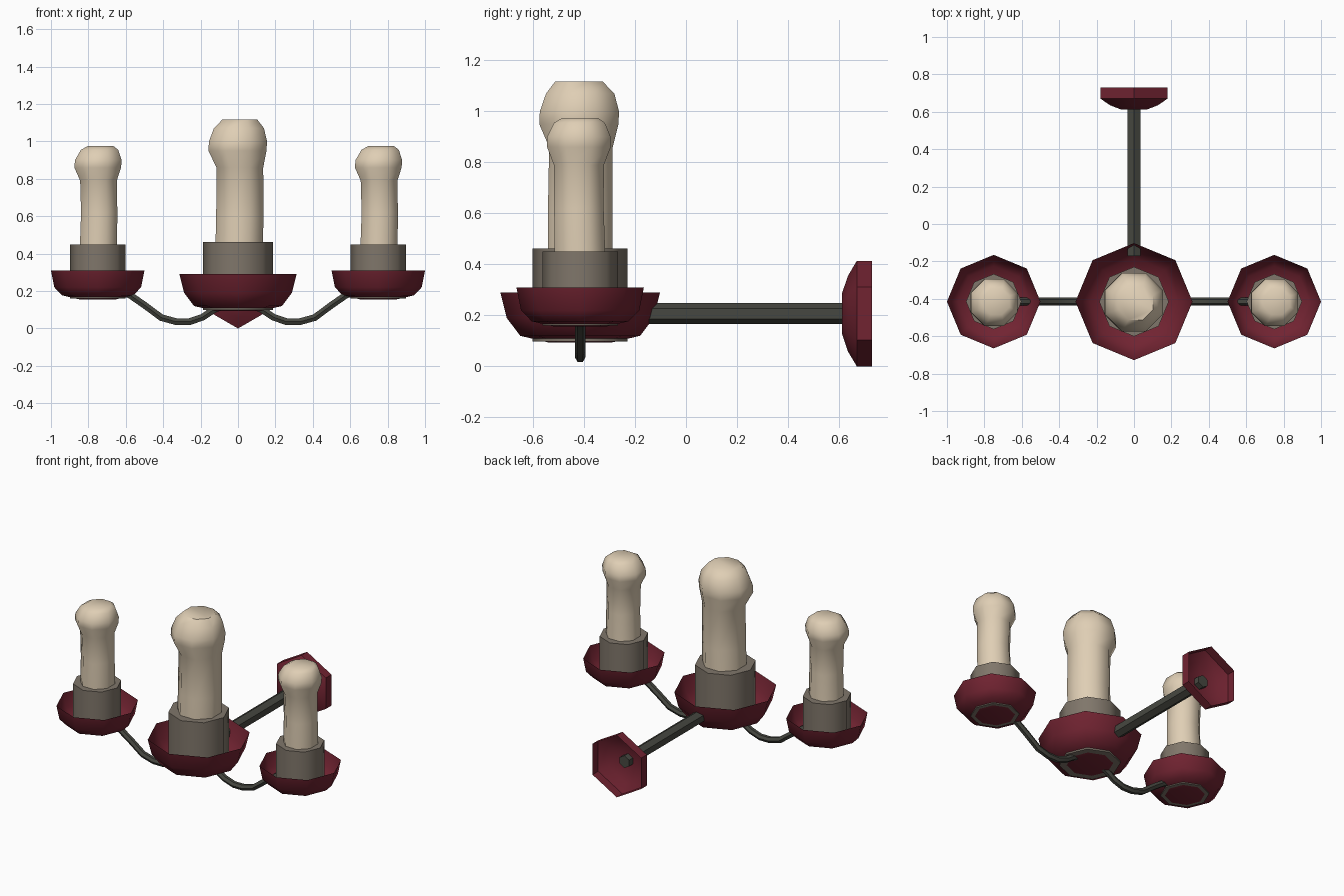
import bpy, bmesh, math
from mathutils import Vector, Matrix

if "Cube" in bpy.data.objects:
    bpy.data.objects.remove(bpy.data.objects["Cube"])

Y0 = -0.415  # depth of the candle row


def material(name, rgb):
    m = bpy.data.materials.new(name)
    m.diffuse_color = (*rgb, 1)
    m.use_nodes = True
    m.node_tree.nodes["Principled BSDF"].inputs["Base Color"].default_value = m.diffuse_color
    return m


RED = material("dark_red_dish", (0.165, 0.017, 0.031))
GREY = material("warm_grey_cup", (0.215, 0.182, 0.145))
IRON = material("dark_iron", (0.062, 0.064, 0.052))
WAX = material("cream_wax", (0.74, 0.62, 0.46))


def lathe(name, mat, rings, sides, matrix, cap_start=False, cap_end=False, turn=0.0):
    """Skin rings of (radius, height, x shift, y shift) around local z."""
    bm = bmesh.new()
    loops = []
    for ring in rings:
        r, z, dx, dy = (*ring, 0, 0)[:4]
        loops.append([bm.verts.new((dx + r * math.cos(turn + 2 * math.pi * i / sides),
                                    dy + r * math.sin(turn + 2 * math.pi * i / sides), z))
                      for i in range(sides)])
    for a, b in zip(loops, loops[1:]):
        for i in range(sides):
            j = (i + 1) % sides
            bm.faces.new((a[i], a[j], b[j], b[i]))
    if cap_start:
        bm.faces.new(loops[0][::-1])
    if cap_end:
        bm.faces.new(loops[-1])
    bm.transform(matrix)
    return finish(name, mat, bm)


def finish(name, mat, bm):
    bmesh.ops.recalc_face_normals(bm, faces=bm.faces)
    mesh = bpy.data.meshes.new(name)
    bm.to_mesh(mesh)
    bm.free()
    mesh.materials.append(mat)
    mesh.shade_smooth()
    mesh.set_sharp_from_angle(angle=math.radians(50))
    ob = bpy.data.objects.new(name, mesh)
    bpy.context.collection.objects.link(ob)
    return ob


def holder(side, x, dish, cup_r, cup_z, candle):
    """Open dish, cup and melted candle."""
    at = Matrix.Translation((x, Y0, 0))
    lathe(side + "_dish", RED, dish, 8, at, cap_start=True)
    lathe(side + "_cup", GREY, [(cup_r, dish[0][1] + 0.005), (cup_r, cup_z)], 8, at,
          cap_start=True, cap_end=True)
    lathe(side + "_candle", WAX, candle, 8, at, cap_start=True, cap_end=True,
          turn=math.pi / 8)


# centre candle, larger
holder("centre", 0,
       [(0.12, 0.093), (0.235, 0.12), (0.288, 0.19), (0.313, 0.29)], 0.186, 0.463,
       [(0.137, 0.40, 0.005, 0), (0.137, 0.60, 0.01, 0), (0.135, 0.86, 0.01, 0.003),
        (0.168, 0.95, -0.003, -0.005), (0.168, 1.00, 0.0, -0.003),
        (0.145, 1.07, 0.005, 0), (0.10, 1.118, 0.01, -0.005)])

# side candles
for side, s in (("left", -1), ("right", 1)):
    holder(side, 0.75 * s,
           [(0.10, 0.156), (0.19, 0.177), (0.232, 0.22), (0.25, 0.31)], 0.148, 0.45,
           [(0.108, 0.40, 0.003, 0), (0.105, 0.62, 0.008, -0.005), (0.106, 0.79, 0.004, -0.005),
            (0.135, 0.86, 0.0, -0.005), (0.135, 0.90, 0.003, -0.005),
            (0.108, 0.955, 0.01, -0.003), (0.075, 0.975, 0.015, 0)])

    # curved arm: round section swept along a sagging path in the xz plane
    path = [(0.07, 0.125), (0.13, 0.10), (0.19, 0.06), (0.26, 0.036), (0.33, 0.036),
            (0.41, 0.058), (0.50, 0.125), (0.58, 0.18), (0.66, 0.20)]
    pts = [Vector((s * x, Y0, z)) for x, z in path]
    bm = bmesh.new()
    loops = []
    for k, p in enumerate(pts):
        t = (pts[min(k + 1, len(pts) - 1)] - pts[max(k - 1, 0)]).normalized()
        v = t.cross(Vector((0, 1, 0)))
        loops.append([bm.verts.new(p + 0.021 * (math.cos(a) * Vector((0, 1, 0)) + math.sin(a) * v))
                      for a in (i * math.pi / 3 for i in range(6))])
    for a, b in zip(loops, loops[1:]):
        for i in range(6):
            bm.faces.new((a[i], a[i - 1], b[i - 1], b[i]))
    bm.faces.new(loops[0])
    bm.faces.new(loops[-1])
    arm = finish(side + "_arm", IRON, bm)
    arm.data.shade_smooth()

# wall pole and open-backed wall plate, both along y (local z -> world y)
along_y = Matrix.Translation((0, 0, 0.207)) @ Matrix.Rotation(-math.pi / 2, 4, 'X')
lathe("wall_pole", IRON, [(0.041, -0.17), (0.041, 0.65)], 6, along_y,
      cap_start=True, cap_end=True, turn=math.pi / 6)
lathe("wall_plate", RED, [(0.08, 0.612), (0.148, 0.635), (0.207, 0.67), (0.207, 0.73)], 6,
      along_y, cap_start=True, turn=math.pi / 6)
